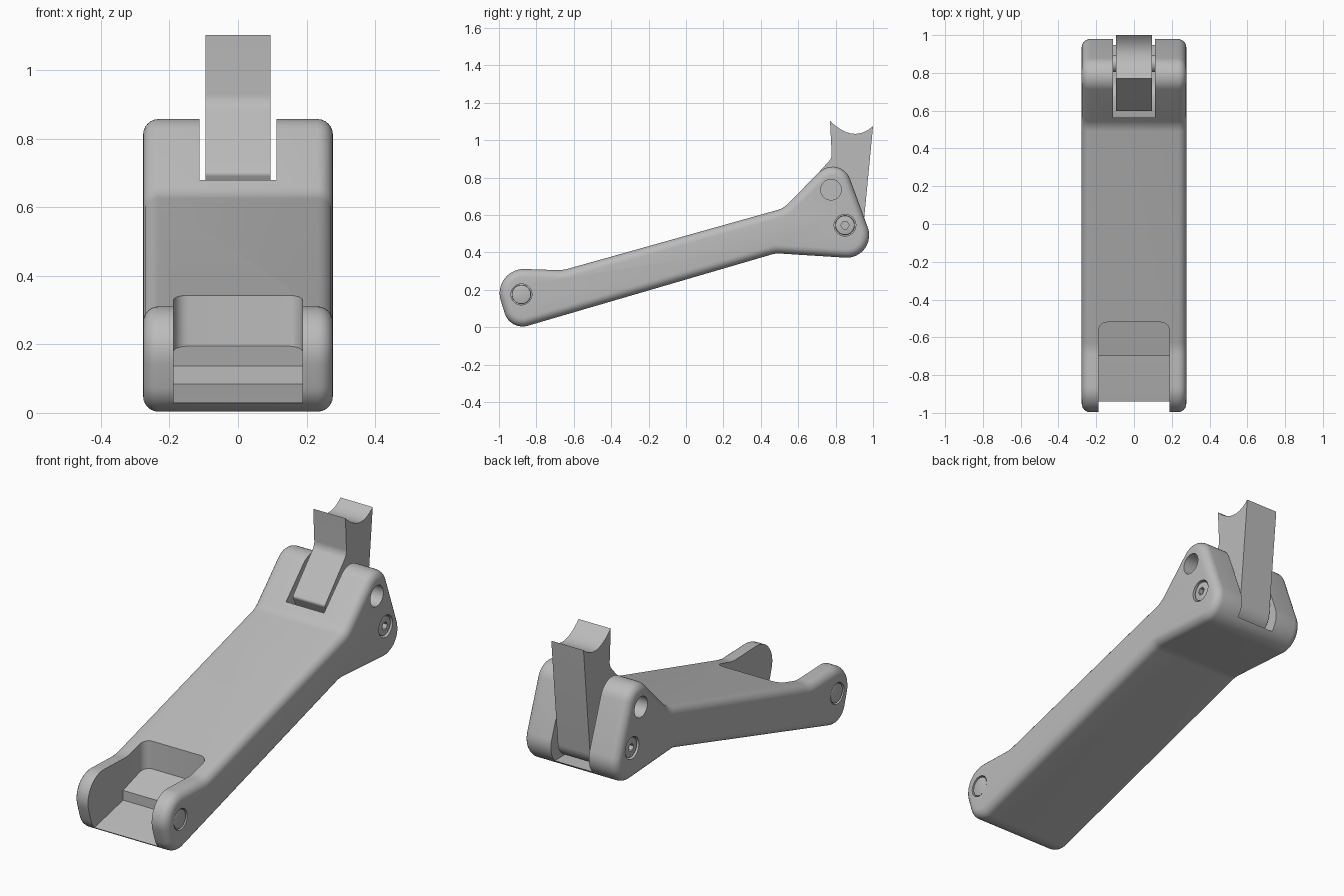
import bpy, bmesh
from math import tan, sin, cos, atan2, pi
from mathutils import Vector

cube = bpy.data.objects.get("Cube")
if cube:
    bpy.data.objects.remove(cube, do_unlink=True)

grey = bpy.data.materials.new("satin_grey")
grey.use_nodes = True
COLOR = (0.5, 0.5, 0.5, 1)
grey.diffuse_color = COLOR
bsdf = next(n for n in grey.node_tree.nodes if n.type == 'BSDF_PRINCIPLED')
bsdf.inputs["Base Color"].default_value = COLOR
bsdf.inputs["Roughness"].default_value = 0.5


def rounded(corners, steps=12):
    """Side outline (y, z) from corners given as (y, z, radius)."""
    out = []
    for i, (y, z, r) in enumerate(corners):
        p = Vector((y, z))
        if r == 0:
            out.append(p)
            continue
        a = (Vector(corners[i - 1][:2]) - p).normalized()
        b = (Vector(corners[(i + 1) % len(corners)][:2]) - p).normalized()
        half = a.angle(b) / 2
        c = p + (a + b).normalized() * r / sin(half)
        s, e = p + a * r / tan(half) - c, p + b * r / tan(half) - c
        a0 = atan2(s.y, s.x)
        sweep = (atan2(e.y, e.x) - a0 + pi) % (2 * pi) - pi
        out += [c + Vector((cos(a0 + sweep * k / steps), sin(a0 + sweep * k / steps))) * r
                for k in range(steps + 1)]
    return out


def circle(y, z, r, n=40):
    return [Vector((y + r * cos(2 * pi * k / n), z + r * sin(2 * pi * k / n))) for k in range(n)]


def prism(name, outline, x0, x1, bevel=0, segments=6, edge_rule=None):
    """Extrude a side outline from x0 to x1, rounding the chosen edges."""
    bm = bmesh.new()
    near = [bm.verts.new((x0, p.x, p.y)) for p in outline]
    far = [bm.verts.new((x1, p.x, p.y)) for p in outline]
    bm.faces.new(near)
    bm.faces.new(far)
    for i in range(len(near)):
        bm.faces.new((near[i - 1], near[i], far[i], far[i - 1]))
    bmesh.ops.recalc_face_normals(bm, faces=bm.faces)
    if bevel:
        rule = edge_rule or (lambda e: abs(e.verts[0].co.x - e.verts[1].co.x) < 1e-6)
        bmesh.ops.bevel(bm, geom=[e for e in bm.edges if rule(e)], offset=bevel,
                        segments=segments, profile=0.5, affect='EDGES')
    mesh = bpy.data.meshes.new(name)
    bm.to_mesh(mesh)
    bm.free()
    mesh.materials.append(grey)
    obj = bpy.data.objects.new(name, mesh)
    bpy.context.collection.objects.link(obj)
    return obj


def activate(obj):
    bpy.ops.object.select_all(action='DESELECT')
    obj.select_set(True)
    bpy.context.view_layer.objects.active = obj


def cut(obj, cutter):
    cutter.hide_render = True
    mod = obj.modifiers.new("cut", 'BOOLEAN')
    mod.operation = 'DIFFERENCE'
    mod.solver = 'EXACT'
    mod.object = cutter
    activate(obj)
    bpy.ops.object.modifier_apply(modifier=mod.name)
    bpy.data.objects.remove(cutter, do_unlink=True)


def smooth(obj):
    activate(obj)
    bpy.ops.object.shade_smooth_by_angle(angle=0.6)


W = 0.277
PIN, HOLE, BOLT = (-0.88, 0.175), (0.775, 0.735), (0.85, 0.545)

# Main lever body
body = prism("lever_body", rounded([
    (-0.94, -0.02, 0.10), (0.48, 0.395, 0.12), (1.035, 0.36, 0.12), (0.823, 0.94, 0.10),
    (0.52, 0.635, 0.12), (-0.66, 0.304, 0.20), (-1.045, 0.317, 0.13)]), -W, W, 0.045)

# Stepped pocket between the front lugs
pocket = [(-1.2, -0.2), (-0.945, -0.2), (-0.94, 0.03), (-0.92, 0.035), (-0.90, 0.04),
          (-0.70, 0.085), (-0.70, 0.137), (-0.52, 0.195), (-0.52, 0.8), (-1.2, 0.8)]
cut(body, prism("pocket_cutter", [Vector(p) for p in pocket], -0.188, 0.188, 0.045, 6,
                lambda e: all(abs(v.co.y + 0.52) < 1e-4 for v in e.verts)
                and abs(e.verts[0].co.x - e.verts[1].co.x) < 1e-4))

# Rear slot for the arm
cut(body, prism("slot_cutter", rounded([
    (0.565, 1.2, 0), (0.565, 0.62, 0), (0.70, 0.41, 0.1), (1.2, 0.41, 0), (1.2, 1.2, 0)]),
    -0.112, 0.112))

# Recesses in both sides, with bolts and pins set into them
for side, label in ((1, "left"), (-1, "right")):
    out = side * (W + 0.1)
    for (y, z), r, depth in ((HOLE, 0.055, 0.08), (BOLT, 0.058, 0.03), (PIN, 0.056, 0.02)):
        cut(body, prism("recess_cutter", circle(y, z, r), side * (W - depth), out))
    bolt = prism(label + "_bolt", circle(*BOLT, 0.052), side * (W - 0.04), side * (W - 0.006),
                 0.006, 2)
    cut(bolt, prism("hex_cutter", circle(*BOLT, 0.022, 6), side * (W - 0.03), out))
    smooth(bolt)
    smooth(prism(label + "_pin", circle(*PIN, 0.051), side * (W - 0.03), side * (W - 0.003),
                 0.004, 2))
smooth(body)

# Upright arm with a cradle scooped into its top
tip_a, dip, tip_b = Vector((1.0, 1.075)), Vector((0.895, 0.98)), Vector((0.77, 1.103))
scoop = [tip_a * (1 - t) ** 2 + dip * 2 * t * (1 - t) + tip_b * t * t
         for t in [k / 16 for k in range(17)]]
arm = prism("cradle_arm", rounded(
    [(0.78, 0.905, 0.06), (0.595, 0.70, 0.015), (0.74, 0.42, 0.10), (0.937, 0.42, 0.09)]
    + [(p.x, p.y, 0) for p in scoop]), -0.095, 0.095)
smooth(arm)

# Axle carrying the arm inside the slot
smooth(prism("arm_axle", circle(*BOLT, 0.045), -0.12, 0.12))
